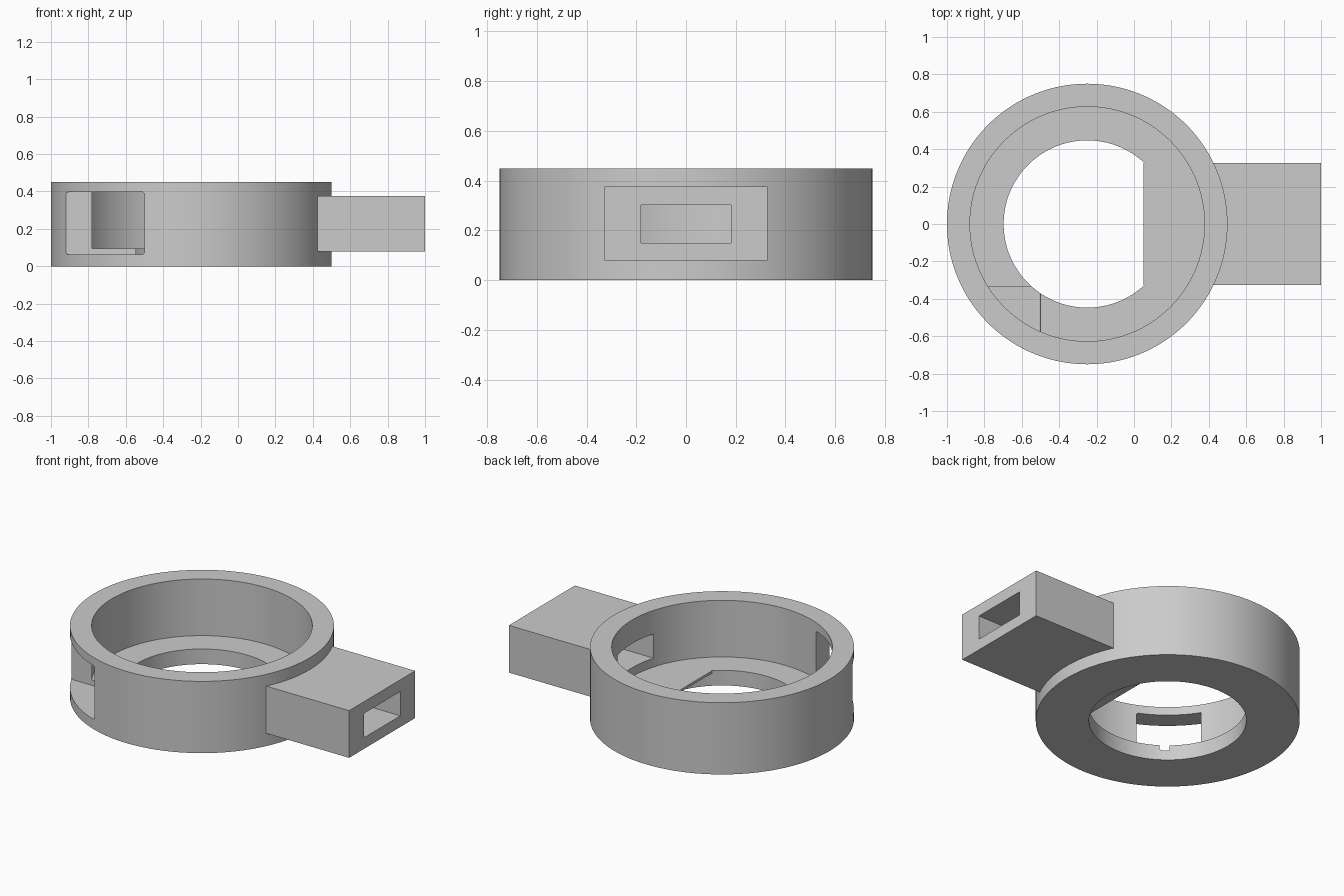
import bpy

cube = bpy.data.objects.get("Cube")
if cube:
    bpy.data.objects.remove(cube, do_unlink=True)

RING_X = -0.25
FLOOR_Z = 0.095

grey = bpy.data.materials.new("light_grey")
grey.use_nodes = True
colour = (0.6, 0.6, 0.6, 1)
grey.diffuse_color = colour
grey.node_tree.nodes["Principled BSDF"].inputs["Base Color"].default_value = colour


def cylinder(name, radius, z0, z1):
    bpy.ops.mesh.primitive_cylinder_add(vertices=160, radius=radius, depth=z1 - z0,
                                        location=(RING_X, 0, (z0 + z1) / 2))
    obj = bpy.context.object
    obj.name = name
    obj.data.materials.append(grey)
    return obj


def box(name, low, high):
    centre = [(a + b) / 2 for a, b in zip(low, high)]
    bpy.ops.mesh.primitive_cube_add(size=1, location=centre)
    obj = bpy.context.object
    obj.name = name
    obj.scale = [b - a for a, b in zip(low, high)]
    bpy.ops.object.transform_apply(location=False, rotation=False, scale=True)
    obj.data.materials.append(grey)
    return obj


def combine(target, other, operation):
    mod = target.modifiers.new(other.name, "BOOLEAN")
    mod.object, mod.operation, mod.solver = other, operation, "EXACT"
    bpy.context.view_layer.objects.active = target
    bpy.ops.object.modifier_apply(modifier=mod.name)
    bpy.data.objects.remove(other, do_unlink=True)


# Round housing with a hole through its floor
housing = cylinder("ring_housing_with_handle", 0.75, 0, 0.45)
combine(housing, cylinder("floor_hole", 0.447, -0.1, 0.3), "DIFFERENCE")

# Handle block, whose inner end leaves a thin flat tongue over the hole
combine(housing, box("handle", (0.05, -0.327, 0.08), (1, 0.327, 0.376)), "UNION")

# Round cavity above the floor
combine(housing, cylinder("cavity", 0.627, FLOOR_Z, 0.6), "DIFFERENCE")

# Slot running the length of the handle into the cavity
combine(housing, box("handle_slot", (0.2, -0.18, 0.15), (1.1, 0.18, 0.302)), "DIFFERENCE")

# Side window with softened corners, sunk slightly into the floor
window = box("side_window", (-0.92, -0.9, 0.062), (-0.5, -0.335, 0.398))
bevel = window.modifiers.new("soft_corners", "BEVEL")
bevel.width, bevel.segments, bevel.limit_method = 0.015, 4, "WEIGHT"
weights = window.data.attributes.new("bevel_weight_edge", "FLOAT", "EDGE")
for edge in window.data.edges:
    a, b = (window.data.vertices[i].co for i in edge.vertices)
    weights.data[edge.index].value = float(abs(a.y - b.y) > 0.1)
combine(housing, window, "DIFFERENCE")

# Smooth round walls, crisp edges
bpy.ops.object.select_all(action="DESELECT")
housing.select_set(True)
bpy.context.view_layer.objects.active = housing
bpy.ops.object.shade_smooth_by_angle(angle=0.5)
